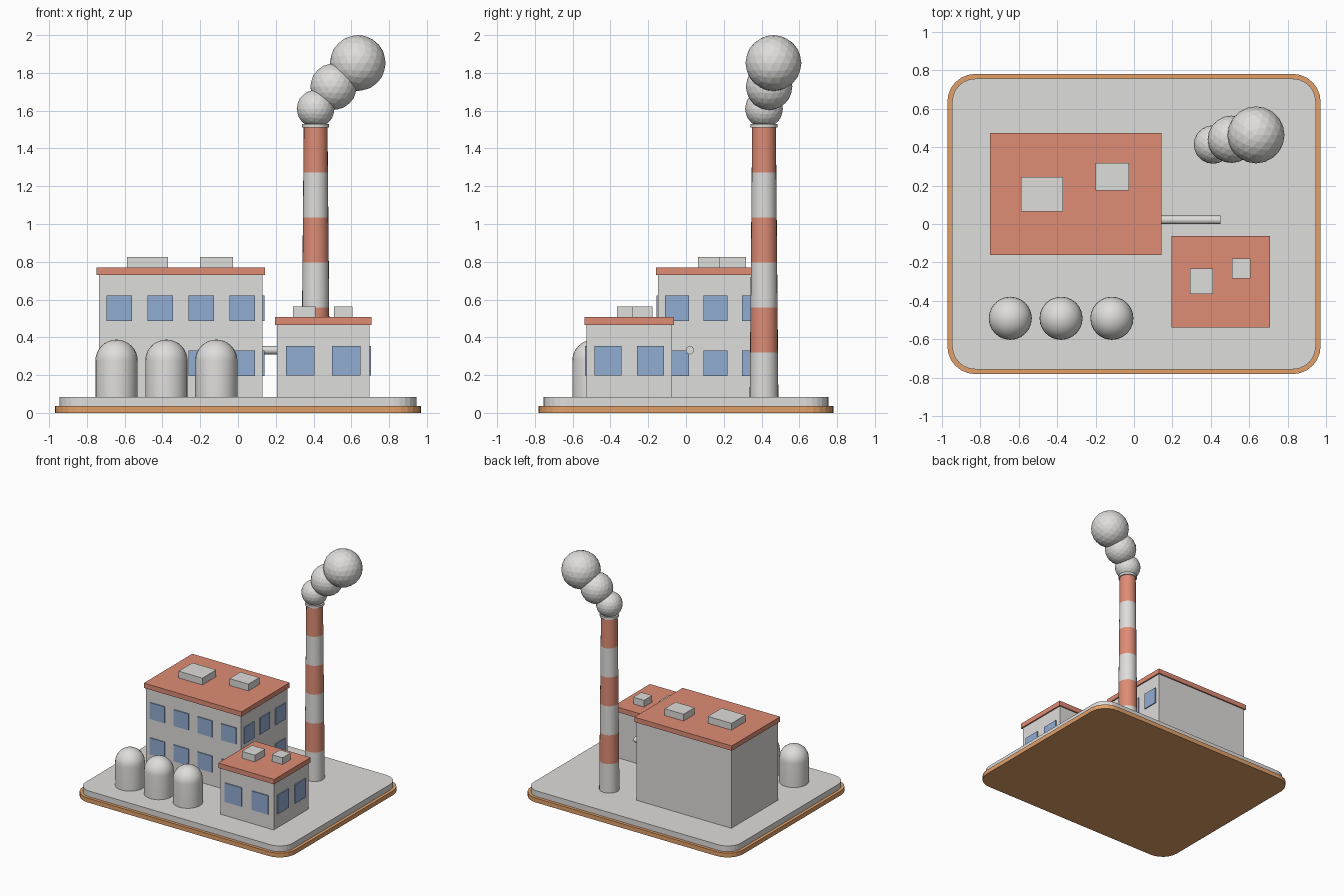
import bpy, bmesh, math
from mathutils import Matrix, Vector

if "Cube" in bpy.data.objects:
    bpy.data.objects.remove(bpy.data.objects["Cube"])


def srgb(r, g, b):
    f = lambda c: c / 12.92 if c <= 0.04045 else ((c + 0.055) / 1.055) ** 2.4
    return tuple(f(c / 255) for c in (r, g, b)) + (1,)


def material(name, *rgb):
    m = bpy.data.materials.new(name)
    m.diffuse_color = srgb(*rgb)
    m.use_nodes = True
    m.node_tree.nodes["Principled BSDF"].inputs["Base Color"].default_value = m.diffuse_color
    return m


GREY = material("light grey", 222, 221, 219)
RED = material("brick red", 222, 140, 117)
BLUE = material("window blue", 145, 172, 210)
TAN = material("tan", 225, 160, 105)


def finish(name, bm, *mats, smooth=False):
    me = bpy.data.meshes.new(name)
    bm.to_mesh(me)
    bm.free()
    ob = bpy.data.objects.new(name, me)
    bpy.context.collection.objects.link(ob)
    for m in mats:
        me.materials.append(m)
    if smooth:
        bpy.context.view_layer.objects.active = ob
        ob.select_set(True)
        bpy.ops.object.shade_smooth_by_angle(angle=math.radians(35))
        ob.select_set(False)
    return ob


def add_box(bm, x0, x1, y0, y1, z0, z1):
    c = Vector(((x0 + x1) / 2, (y0 + y1) / 2, (z0 + z1) / 2))
    s = Matrix.Diagonal((x1 - x0, y1 - y0, z1 - z0, 1))
    bmesh.ops.create_cube(bm, size=1, matrix=Matrix.Translation(c) @ s)


def box(name, mat, *dims):
    bm = bmesh.new()
    add_box(bm, *dims)
    finish(name, bm, mat)


def rounded_slab(name, mat, hx, hy, r, z0, z1, seg=6):
    bm = bmesh.new()
    ring = []
    for q, (sx, sy) in enumerate([(1, 1), (-1, 1), (-1, -1), (1, -1)]):
        for i in range(seg + 1):
            a = math.pi / 2 * (q + i / seg)
            ring.append(bm.verts.new((sx * (hx - r) + r * math.cos(a),
                                      sy * (hy - r) + r * math.sin(a), z0)))
    face = bm.faces.new(ring)
    ext = bmesh.ops.extrude_face_region(bm, geom=[face], use_keep_orig=True)
    top = [g for g in ext["geom"] if isinstance(g, bmesh.types.BMVert)]
    bmesh.ops.translate(bm, verts=top, vec=(0, 0, z1 - z0))
    bmesh.ops.recalc_face_normals(bm, faces=bm.faces)
    finish(name, bm, mat)


def lathe(name, profile, seg, at, mats, rule=None):
    """Spin an (r, z) profile around z."""
    bm = bmesh.new()
    vs = [bm.verts.new((r, 0, z)) for r, z in profile]
    es = [bm.edges.new(p) for p in zip(vs, vs[1:])]
    bmesh.ops.spin(bm, geom=vs + es, cent=(0, 0, 0), axis=(0, 0, 1),
                   angle=2 * math.pi, steps=seg, use_duplicate=False)
    bmesh.ops.remove_doubles(bm, verts=bm.verts, dist=1e-5)
    bmesh.ops.recalc_face_normals(bm, faces=bm.faces)
    if rule:
        for f in bm.faces:
            f.material_index = rule(f.calc_center_median().z)
    ob = finish(name, bm, *mats, smooth=True)
    ob.location = at
    return ob


GROUND = 0.083

# base
rounded_slab("base_rim", TAN, 0.97, 0.78, 0.145, 0, 0.036)
rounded_slab("ground_slab", GREY, 0.945, 0.755, 0.12, 0.036, GROUND)


def building(name, x0, x1, y0, y1, wall_top, roof_top, nx, ny, rows, vents, vent_top):
    box(name + "_walls", GREY, x0, x1, y0, y1, GROUND, wall_top)
    o = 0.011
    box(name + "_roof", RED, x0 - o, x1 + o, y0 - o, y1 + o, wall_top, roof_top)
    # window plates on the front and right walls
    bm = bmesh.new()
    t, px, py = 0.008, (x1 - x0) / nx, (y1 - y0) / ny
    for z0, z1 in rows:
        for i in range(nx):
            c = x0 + px * (i + 0.5)
            add_box(bm, c - px * 0.312, c + px * 0.312, y0 - t, y0 + 0.001, z0, z1)
        for i in range(ny):
            c = y0 + py * (i + 0.5)
            add_box(bm, x1 - 0.001, x1 + t, c - py * 0.315, c + py * 0.315, z0, z1)
    finish(name + "_windows", bm, BLUE)
    # roof vents
    for i, v in enumerate(vents):
        box(f"{name}_roof_vent_{i + 1}", GREY, *v, roof_top - 0.005, vent_top)


building("main_hall", -0.737, 0.131, -0.149, 0.461, 0.73, 0.77, 4, 3,
         [(0.194, 0.33), (0.486, 0.621)],
         [(-0.587, -0.37, 0.064, 0.244), (-0.2, -0.027, 0.174, 0.317)], 0.826)
building("annex", 0.207, 0.695, -0.526, -0.074, 0.466, 0.507, 2, 2,
         [(0.199, 0.355)],
         [(0.29, 0.41, -0.365, -0.232), (0.508, 0.606, -0.284, -0.178)], 0.562)

# storage tanks with domed tops
R, SHOULDER = 0.112, 0.276
dome = [(R * math.cos(a), SHOULDER + R * math.sin(a))
        for a in (math.pi / 2 * i / 8 for i in range(9))]
for i in range(3):
    lathe(f"tank_{i + 1}", [(0, GROUND), (R, GROUND)] + dome, 24,
          (-0.643 + 0.264 * i, -0.49, 0), [GREY])

# striped chimney, six equal bands
CX, CY, TOP, N = 0.411, 0.413, 1.51, 6
step = (TOP - GROUND) / N
shaft = [(0.076 - 0.013 * i / N, GROUND + step * i) for i in range(N + 1)]
lathe("chimney", [(0, GROUND)] + shaft + [(0, TOP)], 24, (CX, CY, 0), [GREY, RED],
      lambda z: min(int((z - GROUND) / step), N - 1) % 2)
lathe("chimney_rim", [(0, TOP), (0.072, TOP), (0.072, 1.529), (0, 1.529)], 24,
      (CX, CY, 0), [GREY])

# connecting pipe
pipe = lathe("pipe", [(0, 0), (0.022, 0), (0.022, 0.33), (0, 0.33)], 16,
             (0.12, 0.021, 0.332), [GREY])
pipe.rotation_euler = (0, math.pi / 2, 0)

# smoke puffs
for i, (x, y, z, r) in enumerate([(0.411, 0.413, 1.61, 0.1), (0.506, 0.44, 1.727, 0.123),
                                  (0.634, 0.463, 1.852, 0.148)]):
    bm = bmesh.new()
    bmesh.ops.create_icosphere(bm, subdivisions=3, radius=r,
                               matrix=Matrix.Translation((x, y, z)))
    finish(f"smoke_puff_{i + 1}", bm, GREY)
